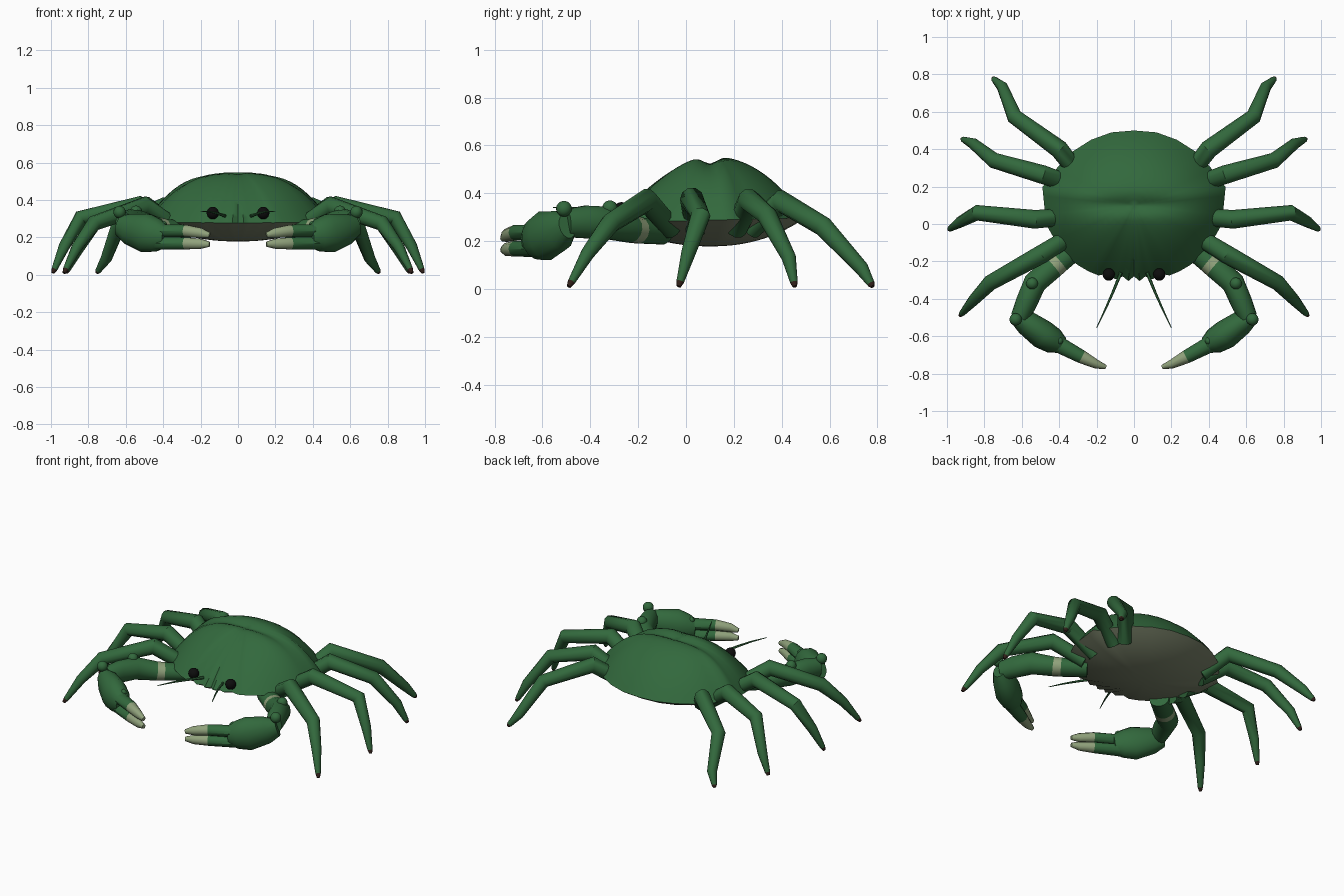
import bpy, bmesh, math
from mathutils import Vector

if "Cube" in bpy.data.objects:
    bpy.data.objects.remove(bpy.data.objects["Cube"])


def material(name, rgb):
    m = bpy.data.materials.new(name)
    m.use_nodes = True
    m.diffuse_color = (*rgb, 1)
    bsdf = m.node_tree.nodes["Principled BSDF"]
    bsdf.inputs["Base Color"].default_value = (*rgb, 1)
    bsdf.inputs["Roughness"].default_value = 0.6
    return m


GREEN = material("shell green", (0.032, 0.14, 0.046))
PALE = material("pale claw", (0.28, 0.36, 0.2))
BELLY = material("belly grey", (0.19, 0.22, 0.14))
BLACK = material("eye black", (0.004, 0.004, 0.004))
BROWN = material("tip brown", (0.03, 0.014, 0.01))


def finish(bm, name, mats, angle=40):
    """Turn a bmesh into a smooth shaded object."""
    bmesh.ops.recalc_face_normals(bm, faces=bm.faces)
    mesh = bpy.data.meshes.new(name)
    bm.to_mesh(mesh)
    bm.free()
    obj = bpy.data.objects.new(name, mesh)
    bpy.context.collection.objects.link(obj)
    for m in mats:
        mesh.materials.append(m)
    bpy.ops.object.select_all(action="DESELECT")
    obj.select_set(True)
    bpy.context.view_layer.objects.active = obj
    bpy.ops.object.shade_smooth_by_angle(angle=math.radians(angle))
    return obj


def tube(name, points, radii, mats, bands=None, side=1, sides=10):
    """Capped tube with elliptical sections; bands gives a material index per segment."""
    pts = [Vector((x * side, y, z)) for x, y, z in points]
    bm = bmesh.new()
    rings = []
    for i, p in enumerate(pts):
        ahead, behind = pts[min(i + 1, len(pts) - 1)], pts[max(i - 1, 0)]
        t = Vector((0, 0, 0))
        if ahead != p:
            t += (ahead - p).normalized()
        if behind != p:
            t += (p - behind).normalized()
        t.normalize()
        across = t.cross(Vector((0, 0, 1))).normalized()
        up = across.cross(t)
        r = radii[i]
        w, h = r if isinstance(r, tuple) else (r, r)
        rings.append([bm.verts.new(p + across * w * math.cos(a) + up * h * math.sin(a))
                      for a in (math.tau * k / sides for k in range(sides))])
    for i in range(len(rings) - 1):
        for k in range(sides):
            n = (k + 1) % sides
            f = bm.faces.new((rings[i][k], rings[i][n], rings[i + 1][n], rings[i + 1][k]))
            f.material_index = bands[i] if bands else 0
    bm.faces.new(rings[0])
    bm.faces.new(rings[-1]).material_index = bands[-1] if bands else 0
    return finish(bm, name, mats)


def ball(name, loc, r, mat, side=1):
    bm = bmesh.new()
    bmesh.ops.create_uvsphere(bm, u_segments=16, v_segments=10, radius=r)
    bmesh.ops.translate(bm, verts=bm.verts, vec=(loc[0] * side, loc[1], loc[2]))
    finish(bm, name, [mat])


# Body outline: right half from front to back, then mirrored
half = [(0, -.28), (.03, -.305), (.06, -.28), (.1, -.295), (.14, -.265), (.19, -.275),
        (.24, -.255), (.3, -.22), (.36, -.17), (.42, -.09), (.46, -.02), (.475, .05),
        (.48, .1), (.485, .15), (.49, .2), (.45, .23), (.42, .29), (.34, .38),
        (.23, .45), (.12, .49), (0, .5)]
outline = half + [(-x, y) for x, y in half[-2:0:-1]]
CY = 0.1


def rim(y):
    return 0.285 + 0.025 * y


def dome(x, y, t, direction):
    """Upper shell height, steeper at the sides, with a groove across the middle."""
    power = 3 - (0.8 if direction > 0 else 1.4) * abs(direction)
    z = rim(y) + (0.555 - rim(y)) * (1 - t ** power)
    return z - 0.032 * math.exp(-((y - CY) / 0.04) ** 2) * (1 - t * t)


def bowl(x, y, t, direction):
    return rim(y) - (rim(y) - 0.178) * (1 - t ** 2.2)


def shell(name, height, mat, steps=14):
    bm = bmesh.new()
    rings = []
    for s in range(1, steps + 1):
        t = s / steps
        ring = []
        for x, y in outline:
            d = Vector((x, y - CY)).normalized().y
            px, py = x * t, CY + (y - CY) * t
            ring.append(bm.verts.new((px, py, height(px, py, t, d))))
        rings.append(ring)
    top = bm.verts.new((0, CY, height(0, CY, 0, 0)))
    count = len(outline)
    for k in range(count):
        n = (k + 1) % count
        bm.faces.new((top, rings[0][k], rings[0][n]))
        for a, b in zip(rings, rings[1:]):
            bm.faces.new((a[k], b[k], b[n], a[n]))
    obj = finish(bm, name, [mat], 60)
    if height is bowl:
        obj.data.flip_normals() if obj.data.polygons[0].normal.z > 0 else None
    elif obj.data.polygons[0].normal.z < 0:
        obj.data.flip_normals()


shell("carapace", dome, GREEN)
shell("belly", bowl, BELLY)

# Walking legs, front to back: root, hip, knee, shin, tip
legs = [
    [(.33, -.06, .25), (.5, -.165, .37), (.77, -.315, .275), (.86, -.41, .15), (.93, -.49, .01)],
    [(.34, .04, .25), (.53, .025, .375), (.84, .06, .305), (.93, .01, .15), (.99, -.03, .01)],
    [(.33, .21, .25), (.49, .265, .37), (.75, .34, .305), (.86, .43, .13), (.92, .455, .01)],
    [(.3, .27, .25), (.4, .4, .365), (.64, .575, .26), (.705, .735, .085), (.755, .78, .01)],
]

for side, label in ((1, "left"), (-1, "right")):
    for i, pts in enumerate(legs):
        # The last stretch of each leg is a dark tip
        tip = Vector(pts[3]).lerp(Vector(pts[4]), 0.86)
        tube(f"{label}_leg_{i + 1}", pts[:4] + [tuple(tip), pts[4]],
             [.045, .05, .042, .03, .016, .009], [GREEN, BROWN], [0, 0, 0, 0, 1], side)

    # Claw arm with a pale band near the body
    tube(f"{label}_claw_arm",
         [(.28, -.1, .235), (.4, -.2, .245), (.435, -.23, .25), (.53, -.315, .275),
          (.575, -.42, .28), (.61, -.5, .275)],
         [(.06, .05), (.062, .056), (.063, .058), (.062, .07), (.058, .07), (.05, .06)],
         [GREEN, PALE], [0, 1, 0, 0, 0], side, 14)

    # Claw palm
    tube(f"{label}_claw_palm",
         [(.635, -.495, .265), (.58, -.525, .245), (.49, -.59, .222), (.43, -.625, .21),
          (.385, -.65, .203)],
         [(.04, .055), (.066, .085), (.078, .106), (.07, .088), (.045, .06)],
         [GREEN], None, side, 14)

    # Upper and lower fingers with pale ends
    for part, lift, drop in (("upper", .235, .212), ("lower", .168, .163)):
        tube(f"{label}_{part}_finger",
             [(.43, -.63, lift), (.28, -.71, lift), (.2, -.75, (lift + drop) / 2),
              (.152, -.765, drop)],
             [(.046, .036), (.036, .034), (.024, .028), (.012, .014)],
             [GREEN, PALE], [0, 1, 1], side)

    # Joint knobs
    ball(f"{label}_elbow_knob", (.545, -.318, .338), .032, GREEN, side)
    ball(f"{label}_wrist_knob", (.633, -.51, .335), .033, GREEN, side)
    ball(f"{label}_finger_knob", (.4, -.625, .268), .02, GREEN, side)

    # Eyes and antennae
    ball(f"{label}_eye", (.135, -.27, .33), .033, BLACK, side)
    tube(f"{label}_antenna",
         [(.07, -.26, .315), (.115, -.37, .33), (.155, -.46, .338), (.2, -.555, .34)],
         [.009, .007, .005, .002], [GREEN], None, side, 6)
